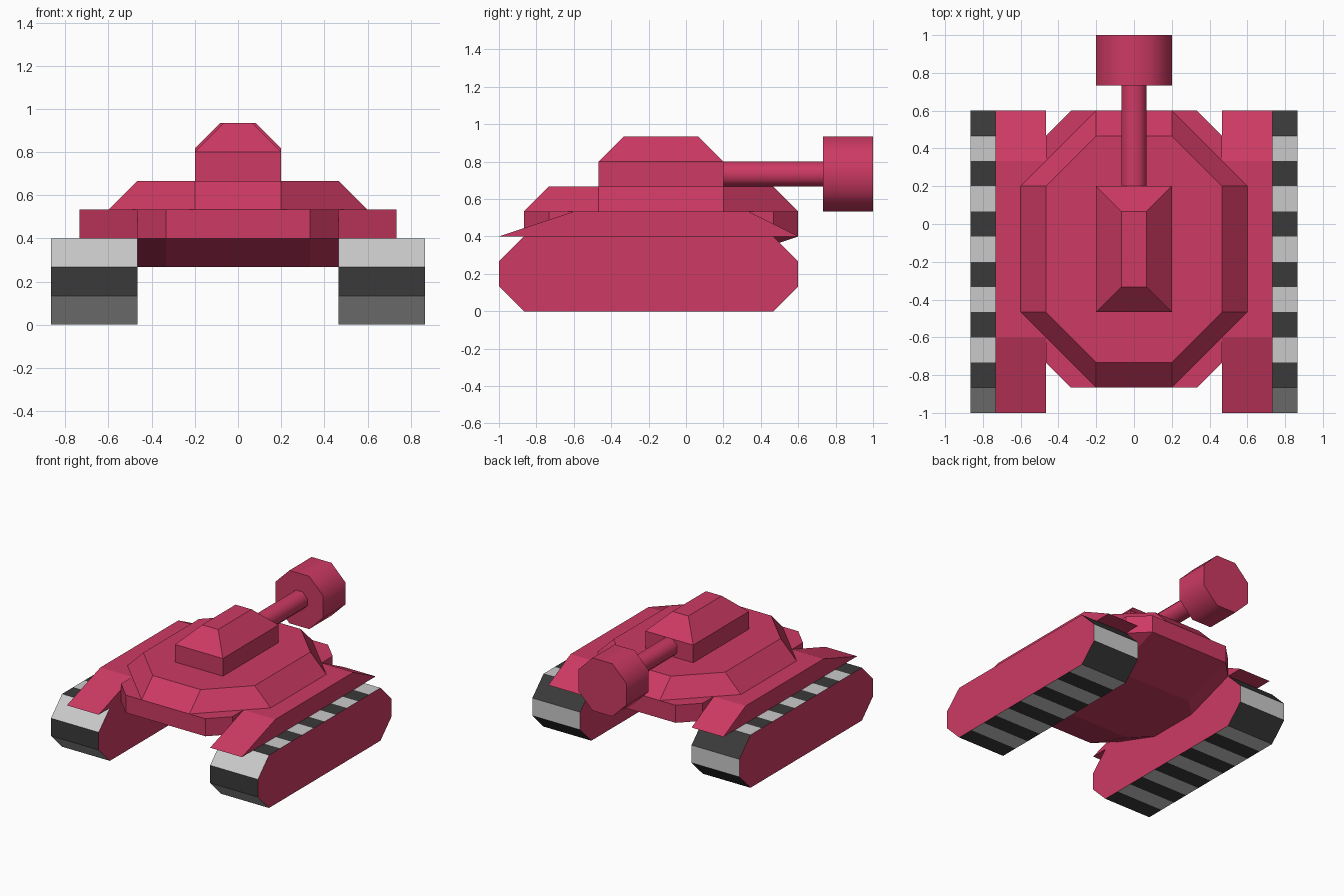
import bpy
import bmesh
import math

cube = bpy.data.objects.get("Cube")
if cube:
    bpy.data.objects.remove(cube, do_unlink=True)

U = 2 / 15  # modelling grid step


def material(name, color):
    mat = bpy.data.materials.new(name)
    mat.use_nodes = True
    mat.diffuse_color = (*color, 1)
    mat.node_tree.nodes["Principled BSDF"].inputs["Base Color"].default_value = (*color, 1)
    return mat


crimson = material("crimson paint", (0.61, 0.042, 0.125))
light = material("light grey tread", (0.59, 0.59, 0.59))
dark = material("dark grey tread", (0.042, 0.042, 0.042))


def loft(name, rings, mats=(crimson,), side_index=lambda i: 0):
    """Closed solid through matching rings of points given in grid steps."""
    bm = bmesh.new()
    loops = [[bm.verts.new([c * U for c in p]) for p in ring] for ring in rings]
    n = len(loops[0])
    for a, b in zip(loops, loops[1:]):
        for i in range(n):
            j = (i + 1) % n
            bm.faces.new((a[i], a[j], b[j], b[i])).material_index = side_index(i)
    bm.faces.new(loops[0])
    bm.faces.new(loops[-1])
    bmesh.ops.recalc_face_normals(bm, faces=bm.faces)
    mesh = bpy.data.meshes.new(name)
    bm.to_mesh(mesh)
    bm.free()
    for m in mats:
        mesh.materials.append(m)
    obj = bpy.data.objects.new(name, mesh)
    bpy.context.collection.objects.link(obj)
    return obj


def plan(x, y0, y1, z, cut=0):
    """Horizontal rectangle, with corners cut off when asked."""
    if not cut:
        return [(-x, y0, z), (x, y0, z), (x, y1, z), (-x, y1, z)]
    return [(-x + cut, y0, z), (x - cut, y0, z), (x, y0 + cut, z), (x, y1 - cut, z),
            (x - cut, y1, z), (-x + cut, y1, z), (-x, y1 - cut, z), (-x, y0 + cut, z)]


def across(profile, side, x0, x1):
    """Two copies of a side profile, at the inner and outer x."""
    return [[(side * x, y, z) for y, z in profile] for x in (x0, x1)]


def tube(name, apothem, y0, y1, z):
    """Smooth-shaded eight-sided tube along y with flat ends."""
    r = apothem / math.cos(math.pi / 8)
    angles = [math.pi / 8 + k * math.pi / 4 for k in range(8)]
    obj = loft(name, [[(r * math.cos(a), y, z + r * math.sin(a)) for a in angles]
                      for y in (y0, y1)])
    bpy.ops.object.select_all(action="DESELECT")
    obj.select_set(True)
    bpy.context.view_layer.objects.active = obj
    bpy.ops.object.shade_smooth_by_angle(angle=math.radians(60))


# Hull, with its belly sloping up to both ends
loft("hull", [plan(3.5, -3.5, 1.5, 2, 1),
              plan(3.5, -6.5, 4.5, 3, 1),
              plan(3.5, -6.5, 4.5, 4, 1)])

# Turret base and cupola
loft("turret_base", [plan(4.5, -6.5, 4.5, 4, 3), plan(3.5, -5.5, 3.5, 5, 2)])
loft("cupola", [plan(1.5, -3.5, 1.5, 5), plan(1.5, -3.5, 1.5, 6), plan(0.5, -2.5, 0.5, 7)])

# Gun
tube("gun_barrel", 0.5, 1.5, 5.5, 5.5)
tube("gun_muzzle", 1.5, 5.5, 7.5, 5.5)

# Track outline: one point per tread plate, over the top and back underneath
top_run = [(-6.5 + k, 3) for k in range(11)]
bottom_run = [(y, 0) for y, z in reversed(top_run)]
track_profile = [(-7.5, 2)] + top_run + [(4.5, 2), (4.5, 1)] + bottom_run + [(-7.5, 1)]
fender_profile = [(-7.5, 3), (-4.5, 4), (2.5, 4), (4.5, 3)]

for label, side in (("left", 1), ("right", -1)):
    loft(label + "_track", across(track_profile, side, 3.5, 6.5),
         (crimson, light, dark), lambda i: 1 + i % 2)
    loft(label + "_fender", across(fender_profile, side, 3.5, 5.5))
